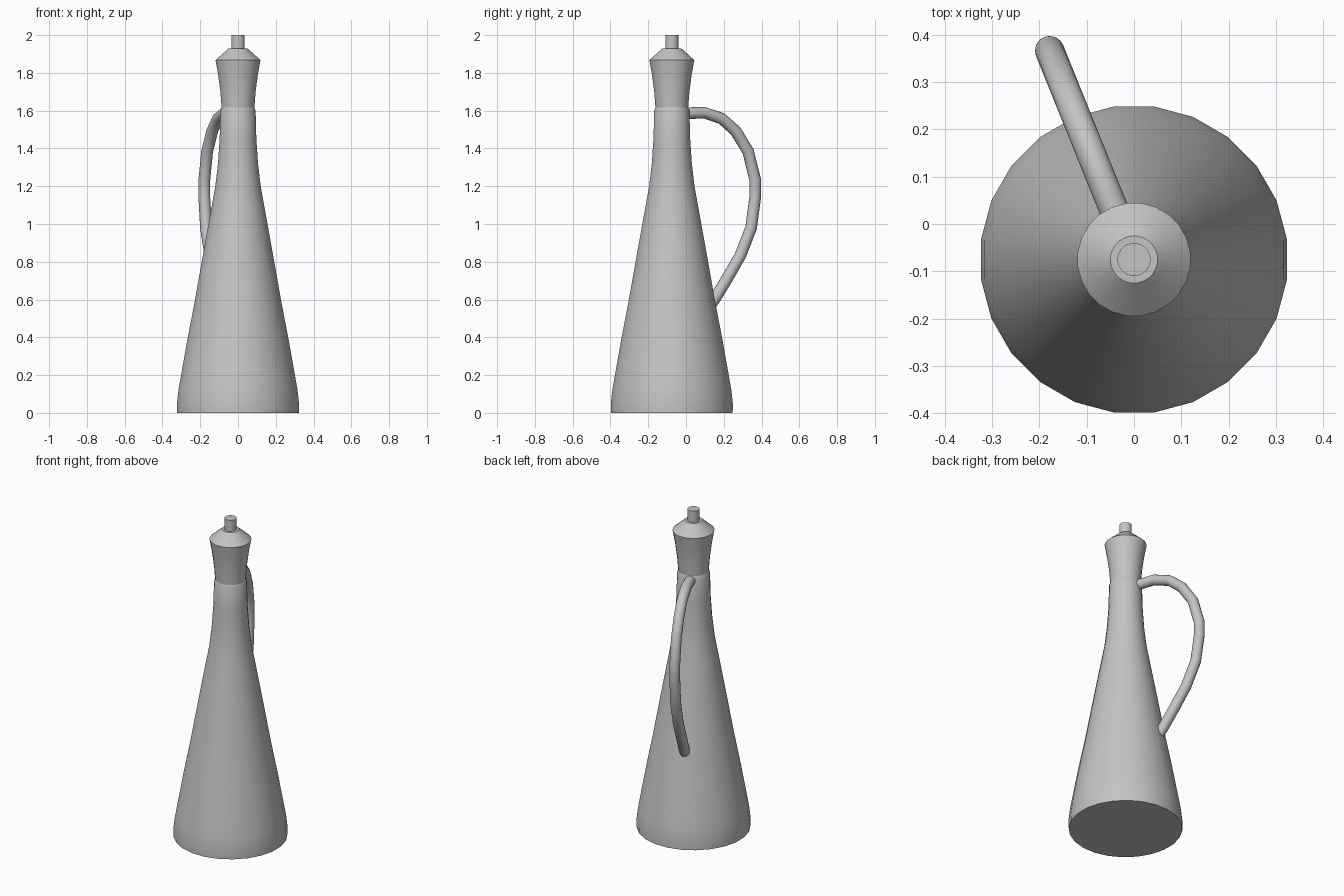
import bpy, bmesh, math
from mathutils import Vector

cube = bpy.data.objects.get("Cube")
if cube:
    bpy.data.objects.remove(cube, do_unlink=True)

AXIS_Y = -0.075
SIDES = 24

grey = bpy.data.materials.new("plain grey")
grey.use_nodes = True
colour = (0.55, 0.55, 0.55, 1)
grey.diffuse_color = colour
grey.node_tree.nodes["Principled BSDF"].inputs["Base Color"].default_value = colour


def finish(name, bm, angle=30):
    """Turn a bmesh into a smooth shaded object standing on the bottle axis."""
    bmesh.ops.recalc_face_normals(bm, faces=bm.faces)
    mesh = bpy.data.meshes.new(name)
    bm.to_mesh(mesh)
    bm.free()
    mesh.materials.append(grey)
    obj = bpy.data.objects.new(name, mesh)
    obj.location.y = AXIS_Y
    bpy.context.collection.objects.link(obj)
    bpy.ops.object.select_all(action='DESELECT')
    obj.select_set(True)
    bpy.context.view_layer.objects.active = obj
    bpy.ops.object.shade_smooth_by_angle(angle=math.radians(angle))
    return obj


def skin(bm, rings):
    """Bridge successive rings of vertices and cap both ends."""
    n = len(rings[0])
    for a, b in zip(rings, rings[1:]):
        for i in range(n):
            j = (i + 1) % n
            bm.faces.new((a[i], a[j], b[j], b[i]))
    bm.faces.new(rings[0])
    bm.faces.new(rings[-1])


def lathe(name, profile):
    bm = bmesh.new()
    rings = []
    for r, z in profile:
        angles = [math.tau * (i + 0.5) / SIDES for i in range(SIDES)]
        rings.append([bm.verts.new((r * math.cos(a), r * math.sin(a), z)) for a in angles])
    skin(bm, rings)
    return finish(name, bm)


def tube(name, path, radius, sides=16):
    """Sweep a circle along a path lying in a vertical plane."""
    bm = bmesh.new()
    side = (path[-1] - path[0]).cross(path[4] - path[0]).normalized()
    rings = []
    for i, p in enumerate(path):
        before, after = path[max(i - 1, 0)], path[min(i + 1, len(path) - 1)]
        up = side.cross((after - before).normalized())
        rings.append([bm.verts.new(p + radius * (math.cos(a) * side + math.sin(a) * up))
                      for a in (math.tau * k / sides for k in range(sides))])
    skin(bm, rings)
    return finish(name, bm, 40)


# Tapered bottle with a narrow neck and a small chamfered lip
lathe("bottle_body", [
    (0.325, 0), (0.326, 0.05), (0.318, 0.12), (0.304, 0.2), (0.27, 0.39),
    (0.233, 0.58), (0.183, 0.86), (0.143, 1.08), (0.121, 1.2), (0.107, 1.32),
    (0.098, 1.45), (0.094, 1.6), (0.087, 1.617)])

# Flared stopper with a conical shoulder
lathe("stopper", [(0.087, 1.61), (0.094, 1.7), (0.106, 1.79), (0.12, 1.868), (0.05, 1.93)])

# Peg on top of the stopper
lathe("stopper_peg", [(0.035, 1.92), (0.035, 2.0)])

# Curved handle, given as distance from the axis and height
out = Vector((-math.sin(math.radians(22)), math.cos(math.radians(22)), 0))
curve = [(0.06, 1.585), (0.184, 1.59), (0.285, 1.558), (0.365, 1.492), (0.436, 1.384),
         (0.476, 1.233), (0.476, 1.143), (0.453, 0.981), (0.391, 0.833),
         (0.316, 0.712), (0.245, 0.603), (0.215, 0.565)]
tube("handle", [out * r + Vector((0, 0, z)) for r, z in curve], 0.031)
